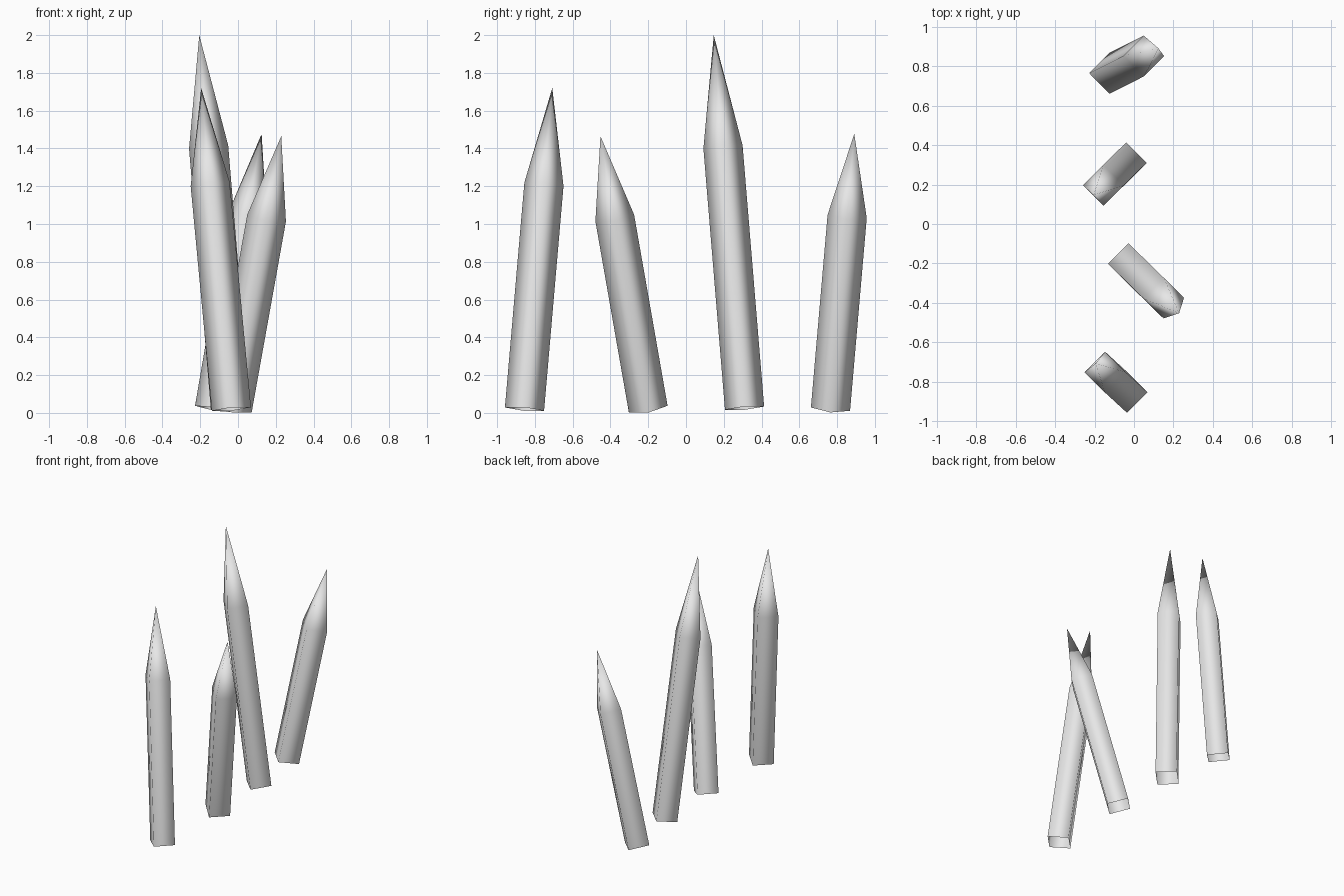
import bpy
import bmesh
from mathutils import Matrix, Vector

cube = bpy.data.objects.get("Cube")
if cube:
    bpy.data.objects.remove(cube, do_unlink=True)

# Plain grey for every stake
grey = bpy.data.materials.new("light_grey")
grey.use_nodes = True
colour = (0.8, 0.8, 0.8, 1)
grey.diffuse_color = colour
grey.node_tree.nodes["Principled BSDF"].inputs["Base Color"].default_value = colour

RADIUS = 0.104    # half diagonal of the square section
SHOULDER = 0.7    # share of the length that is straight shaft


def stake(name, base, tip):
    """Square open-bottomed shaft with a pyramid point, leaning from base to tip."""
    base, tip = Vector(base), Vector(tip)
    axis = tip - base
    length = axis.length
    point = length * (1 - SHOULDER)

    bm = bmesh.new()
    # Pyramid point, corners on the x and y axes
    bmesh.ops.create_cone(bm, cap_ends=False, segments=4, radius1=RADIUS,
                          radius2=0, depth=point,
                          matrix=Matrix.Translation((0, 0, length - point / 2)))
    bmesh.ops.remove_doubles(bm, verts=bm.verts, dist=0.0001)
    # Shaft pulled down from the open rim
    rim = [e for e in bm.edges if e.is_boundary]
    out = bmesh.ops.extrude_edge_only(bm, edges=rim)["geom"]
    for v in out:
        if isinstance(v, bmesh.types.BMVert):
            v.co.z = 0
    bmesh.ops.recalc_face_normals(bm, faces=bm.faces)
    for f in bm.faces:
        f.smooth = True

    mesh = bpy.data.meshes.new(name)
    bm.to_mesh(mesh)
    bm.free()
    mesh.materials.append(grey)
    ob = bpy.data.objects.new(name, mesh)
    ob.location = base
    ob.rotation_mode = 'QUATERNION'
    ob.rotation_quaternion = Vector((0, 0, 1)).rotation_difference(axis)
    bpy.context.collection.objects.link(ob)


# Row of leaning stakes, front to back
stake("front_stake", (-0.035, -0.855, 0.02), (-0.195, -0.708, 1.72))
stake("front_middle_stake", (-0.03, -0.2, 0.02), (0.229, -0.453, 1.465))
stake("back_middle_stake", (-0.04, 0.31, 0.025), (-0.205, 0.147, 2.0))
stake("back_stake", (-0.125, 0.765, 0.02), (0.125, 0.891, 1.477))
